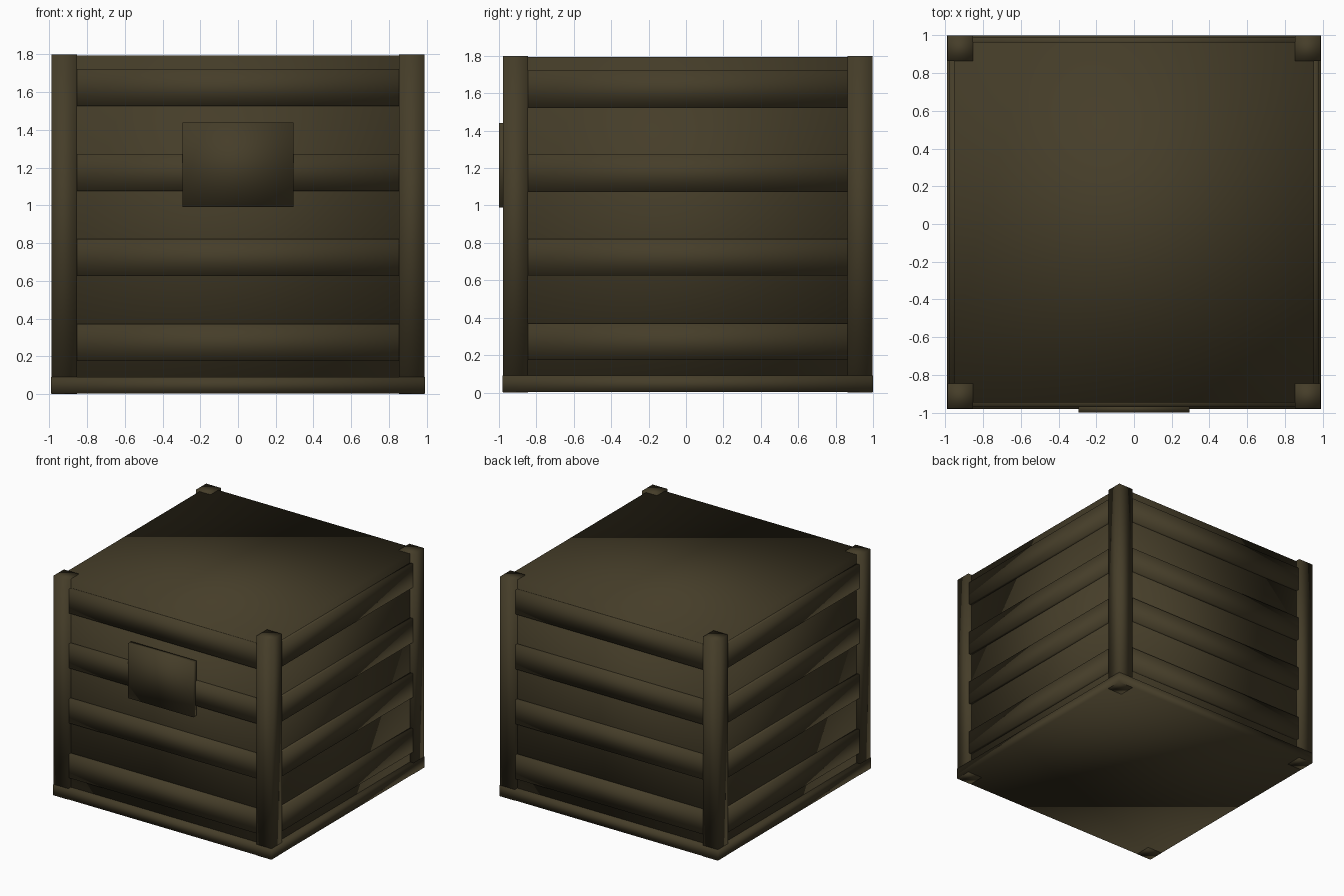
import bpy, bmesh
from mathutils import Vector

if "Cube" in bpy.data.objects:
    bpy.data.objects.remove(bpy.data.objects["Cube"])

wood = bpy.data.materials.new("dark_olive_wood")
wood.diffuse_color = (0.060, 0.047, 0.022, 1)
wood.use_nodes = True
wood.node_tree.nodes["Principled BSDF"].inputs["Base Color"].default_value = wood.diffuse_color

CY = 0.01  # crate centre in y; the front plate takes up the rest


def box(name, lo, hi):
    """Softly shaded box between two corners."""
    lo, hi = Vector(lo), Vector(hi)
    bm = bmesh.new()
    bmesh.ops.create_cube(bm, size=1)
    for v in bm.verts:
        v.co = Vector(c * s for c, s in zip(v.co, hi - lo))
    for f in bm.faces:
        f.smooth = True
    mesh = bpy.data.meshes.new(name)
    bm.to_mesh(mesh)
    bm.free()
    mesh.materials.append(wood)
    ob = bpy.data.objects.new(name, mesh)
    ob.location = (lo + hi) / 2
    bpy.context.collection.objects.link(ob)
    return ob


# Main body and base slab
box("crate_body", (-0.955, CY - 0.955, 0.02), (0.955, CY + 0.955, 1.795))
box("base_slab", (-0.99, CY - 0.99, 0.003), (0.99, CY + 0.99, 0.09))

# Corner posts
for sx in (-1, 1):
    for sy in (-1, 1):
        x, y = sx * 0.921, CY + sy * 0.921
        box("corner_post", (x - 0.067, y - 0.067, 0), (x + 0.067, y + 0.067, 1.80))

# Horizontal planks on all four sides, ends tucked into the posts
for z0, z1 in ((0.175, 0.37), (0.625, 0.822), (1.075, 1.273), (1.525, 1.722)):
    for s in (-1, 1):
        a, b = sorted((s * 0.93, s * 0.98))
        box("end_plank", (-0.88, CY + a, z0), (0.88, CY + b, z1))
        box("side_plank", (a, CY - 0.88, z0), (b, CY + 0.88, z1))

# Plate on the front
box("front_plate", (-0.295, -1.0, 0.99), (0.295, -0.96, 1.44))
